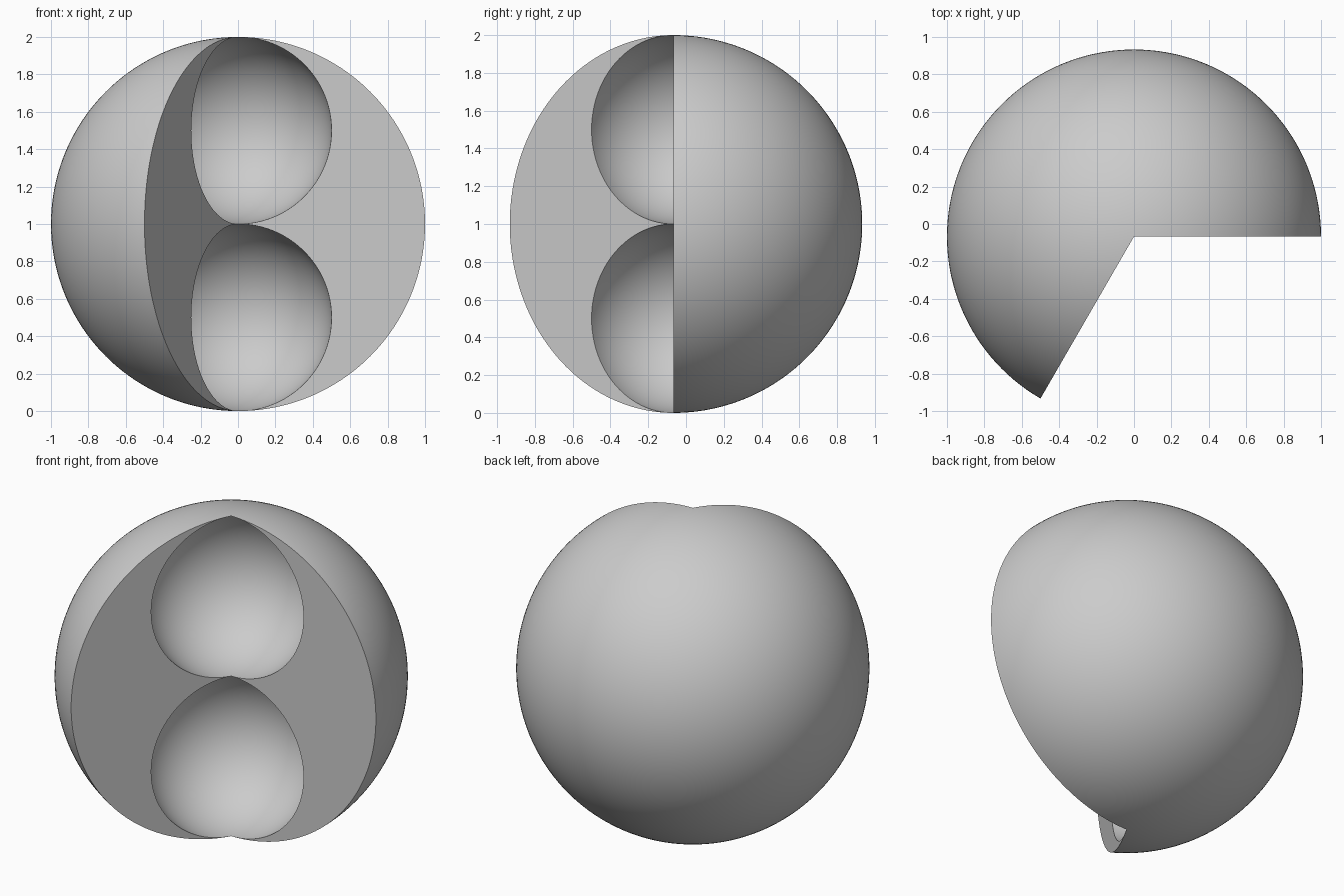
import bpy
import bmesh
from math import sin, cos, pi, radians
from mathutils import Matrix, Vector

cube = bpy.data.objects.get("Cube")
if cube:
    bpy.data.objects.remove(cube, do_unlink=True)

SWEEP = radians(240)
STEPS = 96      # divisions around the axis
SEGS = 96       # divisions along the profile

# Light grey material
grey = bpy.data.materials.new("light grey")
grey.use_nodes = True
colour = (0.6, 0.6, 0.6, 1)
grey.diffuse_color = colour
grey.node_tree.nodes["Principled BSDF"].inputs["Base Color"].default_value = colour


def half_circle(radius, centre_z, count):
    """Points from the bottom to the top of a half circle beside the z axis."""
    return [Vector((radius * sin(pi * i / count), 0, centre_z - radius * cos(pi * i / count)))
            for i in range(count + 1)]


# Profile: one large arc outside, two stacked half-size arcs inside
outer = half_circle(1, 1, SEGS)
inner = half_circle(0.5, 0.5, SEGS // 2) + half_circle(0.5, 1.5, SEGS // 2)[1:]

bm = bmesh.new()


def revolve(points):
    verts = [bm.verts.new(p) for p in points]
    edges = [bm.edges.new(pair) for pair in zip(verts, verts[1:])]
    bmesh.ops.spin(bm, geom=verts + edges, cent=(0, 0, 0), axis=(0, 0, 1),
                   angle=SWEEP, steps=STEPS)


def cut_face(angle):
    """Flat crescent strip between the outer and inner arcs."""
    turn = Matrix.Rotation(angle, 3, 'Z')
    a = [bm.verts.new(turn @ p) for p in outer]
    b = [bm.verts.new(turn @ p) for p in inner]
    for i in range(SEGS):
        bm.faces.new((a[i], a[i + 1], b[i + 1], b[i]))


# Outer shell, inner cavities and the two flat cut faces
revolve(outer)
revolve(inner)
cut_face(0)
cut_face(SWEEP)
bmesh.ops.remove_doubles(bm, verts=bm.verts, dist=0.00005)
bmesh.ops.recalc_face_normals(bm, faces=bm.faces)

mesh = bpy.data.meshes.new("cut_sphere")
bm.to_mesh(mesh)
bm.free()
mesh.materials.append(grey)
body = bpy.data.objects.new("cut_sphere", mesh)
bpy.context.collection.objects.link(body)
body.location.y = -0.067    # centres the open sphere front to back

# Smooth curved surfaces, crisp rims
bpy.ops.object.select_all(action='DESELECT')
body.select_set(True)
bpy.context.view_layer.objects.active = body
bpy.ops.object.shade_smooth_by_angle(angle=radians(30))
